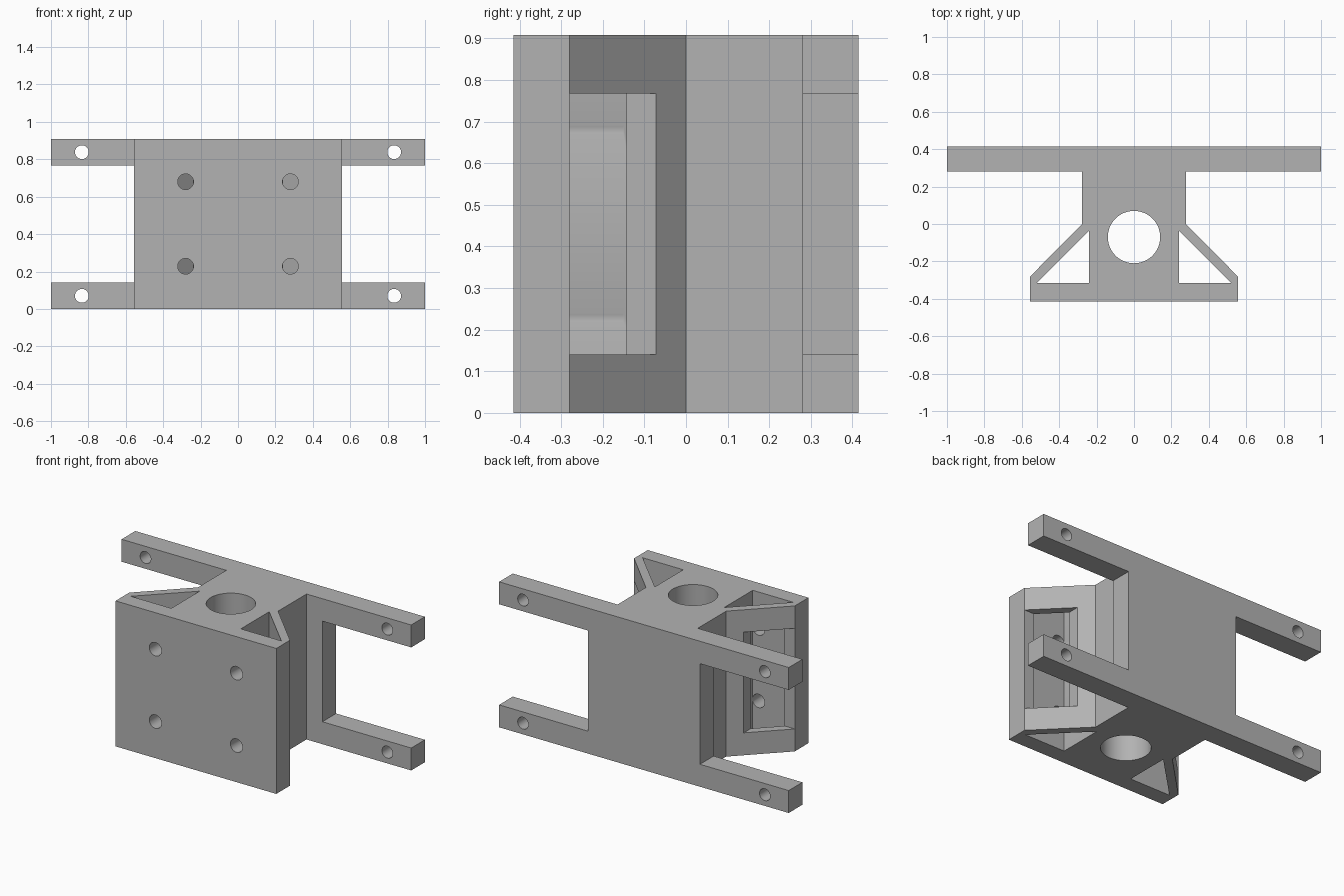
import bpy, bmesh, math
from mathutils import Matrix, Vector

cube = bpy.data.objects.get("Cube")
if cube:
    bpy.data.objects.remove(cube, do_unlink=True)

HEIGHT = 0.908
BAR = 0.14          # height of each mounting arm
SIDES = (-1, 1)

grey = bpy.data.materials.new("plain grey")
grey.use_nodes = True
grey.diffuse_color = (0.45, 0.45, 0.45, 1)
grey.node_tree.nodes["Principled BSDF"].inputs["Base Color"].default_value = (0.45, 0.45, 0.45, 1)


def make_object(name, bm):
    bmesh.ops.recalc_face_normals(bm, faces=bm.faces)
    mesh = bpy.data.meshes.new(name)
    bm.to_mesh(mesh)
    bm.free()
    mesh.materials.append(grey)
    obj = bpy.data.objects.new(name, mesh)
    bpy.context.scene.collection.objects.link(obj)
    return obj


def prism(name, outline, z0, z1):
    """Upright prism from a plan outline."""
    bm = bmesh.new()
    face = bm.faces.new([bm.verts.new((x, y, z0)) for x, y in outline])
    top = bmesh.ops.extrude_face_region(bm, geom=[face])["geom"]
    verts = [v for v in top if isinstance(v, bmesh.types.BMVert)]
    bmesh.ops.translate(bm, verts=verts, vec=(0, 0, z1 - z0))
    return make_object(name, bm)


def box(name, x0, x1, y0, y1, z0, z1):
    return prism(name, [(x0, y0), (x1, y0), (x1, y1), (x0, y1)], z0, z1)


def cylinder(name, radius, start, end, segments):
    a, b = Vector(start), Vector(end)
    turn = (b - a).to_track_quat('Z', 'Y').to_matrix().to_4x4()
    bm = bmesh.new()
    bmesh.ops.create_cone(bm, cap_ends=True, segments=segments, radius1=radius, radius2=radius,
                          depth=(b - a).length, matrix=Matrix.Translation((a + b) / 2) @ turn)
    return make_object(name, bm)


# Main body: back bar, neck, splayed sides and front plate in one plan outline
half = [(0.555, -0.415), (0.555, -0.28), (0.277, 0), (0.277, 0.28), (1, 0.28), (1, 0.415)]
bracket = prism("bracket", half + [(-x, y) for x, y in reversed(half)], 0, HEIGHT)

# Central vertical bore
cutters = [cylinder("bore", 0.14, (0, -0.07, -0.1), (0, -0.07, 1), 64)]

for s in SIDES:
    # Triangular shafts behind the front plate
    cutters.append(prism("shaft", [(s * 0.24, -0.035), (s * 0.24, -0.315), (s * 0.52, -0.315)], -0.1, 1))
    # Windows in the slanted walls
    cutters.append(box("window", s * 0.348, s * 0.7, -0.28, 0.1, BAR, HEIGHT - BAR))
    # Notches that leave two arms on each side
    cutters.append(box("notch", s * 0.387, s * 1.2, 0.2, 0.5, BAR, HEIGHT - BAR))
    # Screw holes through the arms
    for z in (BAR / 2, HEIGHT - BAR / 2):
        cutters.append(cylinder("arm_hole", 0.037, (s * 0.835, 0.2, z), (s * 0.835, 0.5, z), 32))
    # Screw holes through the front plate
    for z in (0.228, 0.68):
        cutters.append(cylinder("plate_hole", 0.042, (s * 0.28, -0.5, z), (s * 0.28, -0.15, z), 32))

for cutter in cutters:
    cutter.hide_render = True
    mod = bracket.modifiers.new(cutter.name, 'BOOLEAN')
    mod.operation = 'DIFFERENCE'
    mod.solver = 'EXACT'
    mod.object = cutter

# Bake the cuts and drop the cutters
bpy.context.view_layer.update()
result = bpy.data.meshes.new_from_object(bracket.evaluated_get(bpy.context.evaluated_depsgraph_get()))
bracket.modifiers.clear()
bracket.data = result
result.materials.clear()
result.materials.append(grey)
for poly in result.polygons:
    poly.material_index = 0
for cutter in cutters:
    bpy.data.objects.remove(cutter, do_unlink=True)

# Smooth bores, sharp edges
for obj in bpy.context.selected_objects:
    obj.select_set(False)
bracket.select_set(True)
bpy.context.view_layer.objects.active = bracket
bpy.ops.object.shade_smooth_by_angle(angle=math.radians(30))
